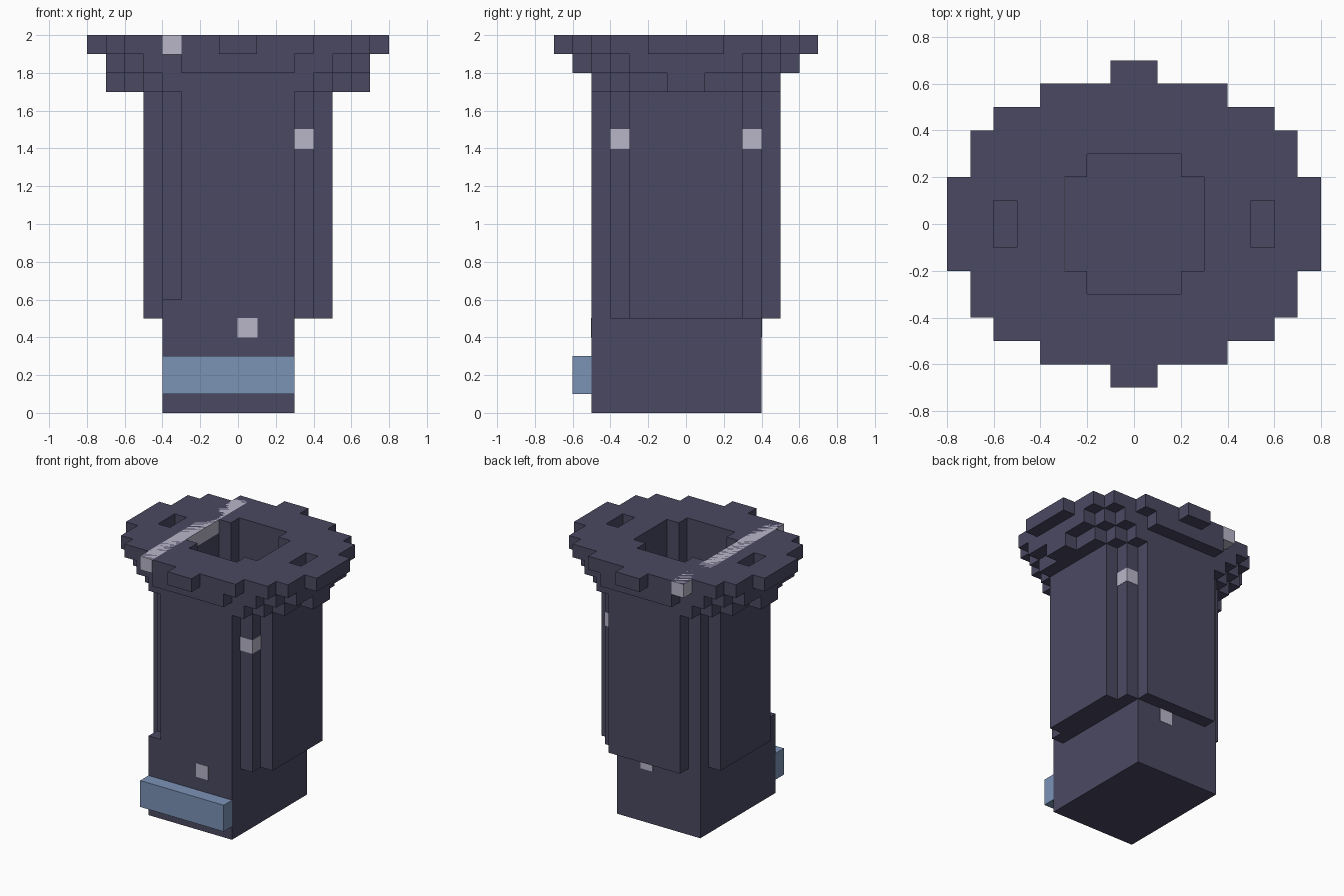
import bpy
import bmesh

if "Cube" in bpy.data.objects:
    bpy.data.objects.remove(bpy.data.objects["Cube"])

U = 0.1       # block size
SKIN = 0.002  # how far painted blocks stand proud


def material(name, rgb):
    m = bpy.data.materials.new(name)
    lin = [(c / 255 / 12.92) if c <= 10 else ((c / 255 + 0.055) / 1.055) ** 2.4 for c in rgb]
    m.diffuse_color = (*lin, 1)
    m.use_nodes = True
    m.node_tree.nodes["Principled BSDF"].inputs["Base Color"].default_value = m.diffuse_color
    return m


SLATE = material("dark slate", (74, 73, 98))
PALE = material("pale grey", (185, 182, 201))
BLUE = material("dusty blue", (123, 147, 182))


def prism(name, outline, z0, z1, mat):
    """Extrude a counter-clockwise outline (in blocks) from z0 to z1."""
    bm = bmesh.new()
    base = bm.faces.new([bm.verts.new((x * U, y * U, z0)) for x, y in outline])
    top = bmesh.ops.extrude_face_region(bm, geom=[base])["geom"]
    verts = [v for v in top if isinstance(v, bmesh.types.BMVert)]
    bmesh.ops.translate(bm, verts=verts, vec=(0, 0, z1 - z0))
    bmesh.ops.recalc_face_normals(bm, faces=bm.faces)
    mesh = bpy.data.meshes.new(name)
    bm.to_mesh(mesh)
    bm.free()
    mesh.materials.append(mat)
    ob = bpy.data.objects.new(name, mesh)
    bpy.context.collection.objects.link(ob)
    return ob


def stepped(rows):
    """Stepped oval outline; rows are half widths going outward in y."""
    q = []
    for i, w in enumerate(rows):
        nxt = rows[i + 1] if i + 1 < len(rows) else None
        if nxt != w:
            q.append((w, i + 1))
            if nxt is not None:
                q.append((nxt, i + 1))
    return (q + [(-x, y) for x, y in reversed(q)]
            + [(-x, -y) for x, y in q] + [(x, -y) for x, y in reversed(q)])


def box(name, x0, x1, y0, y1, z0, z1, mat, grow=0.0):
    """Box with x and y given in blocks and z in units."""
    g = grow / U
    x0, x1, y0, y1 = x0 - g, x1 + g, y0 - g, y1 + g
    return prism(name, [(x0, y0), (x1, y0), (x1, y1), (x0, y1)], z0 - grow, z1 + grow, mat)


def cut(ob, cutter):
    mod = ob.modifiers.new("cut", "BOOLEAN")
    mod.operation = "DIFFERENCE"
    mod.solver = "EXACT"
    mod.object = cutter
    bpy.context.view_layer.objects.active = ob
    bpy.ops.object.modifier_apply(modifier=mod.name)


# Square foot, with a small ledge at its front left corner
box("foot", -4, 3, -5, 4, 0, 0.5, SLATE)
box("foot_ledge", -4, -3, -5, -4, 0.5, 0.6, SLATE)

# Column and the flaring layers on top of it
layers = [
    prism("column", stepped([5, 5, 5, 4, 3]), 0.5, 1.7, SLATE),
    prism("lower_collar", stepped([7, 6, 6, 5, 4]), 1.7, 1.8, SLATE),
    prism("upper_collar", stepped([7, 7, 7, 6, 5, 3]), 1.8, 1.9, SLATE),
    prism("rim", stepped([8, 8, 7, 7, 6, 4, 1]), 1.9, 2.0, SLATE),
]

# Hollow the layers out and sink a pit at each side of the rim
bore = prism("bore_cutter", stepped([3, 3, 2]), 0.6, 2.2, SLATE)
for layer in layers:
    cut(layer, bore)
cutters = [bore]
for x in (-6, 5):
    pit = box("pit_cutter", x, x + 1, -1, 1, 1.85, 2.1, SLATE)
    cut(layers[-1], pit)
    cutters.append(pit)
for c in cutters:
    bpy.data.objects.remove(c)

# Pale stripe across the rim, left of the opening
box("rim_stripe", -4, -3, -6, 6, 1.9, 2.0 - SKIN, PALE, SKIN)

# Pale blocks: two on the right column corners, two on the foot
for side, y in (("front", -4), ("back", 3)):
    box(side + "_corner_block", 3, 4, y, y + 1, 1.4, 1.5, PALE, SKIN)
for side, y in (("front", -5), ("back", 3)):
    box(side + "_foot_block", 0, 1, y, y + 1, 0.4, 0.5, PALE, SKIN)

# Blue plate on the front of the foot
box("front_plate", -4, 3, -6, -5, 0.1, 0.3, BLUE)
